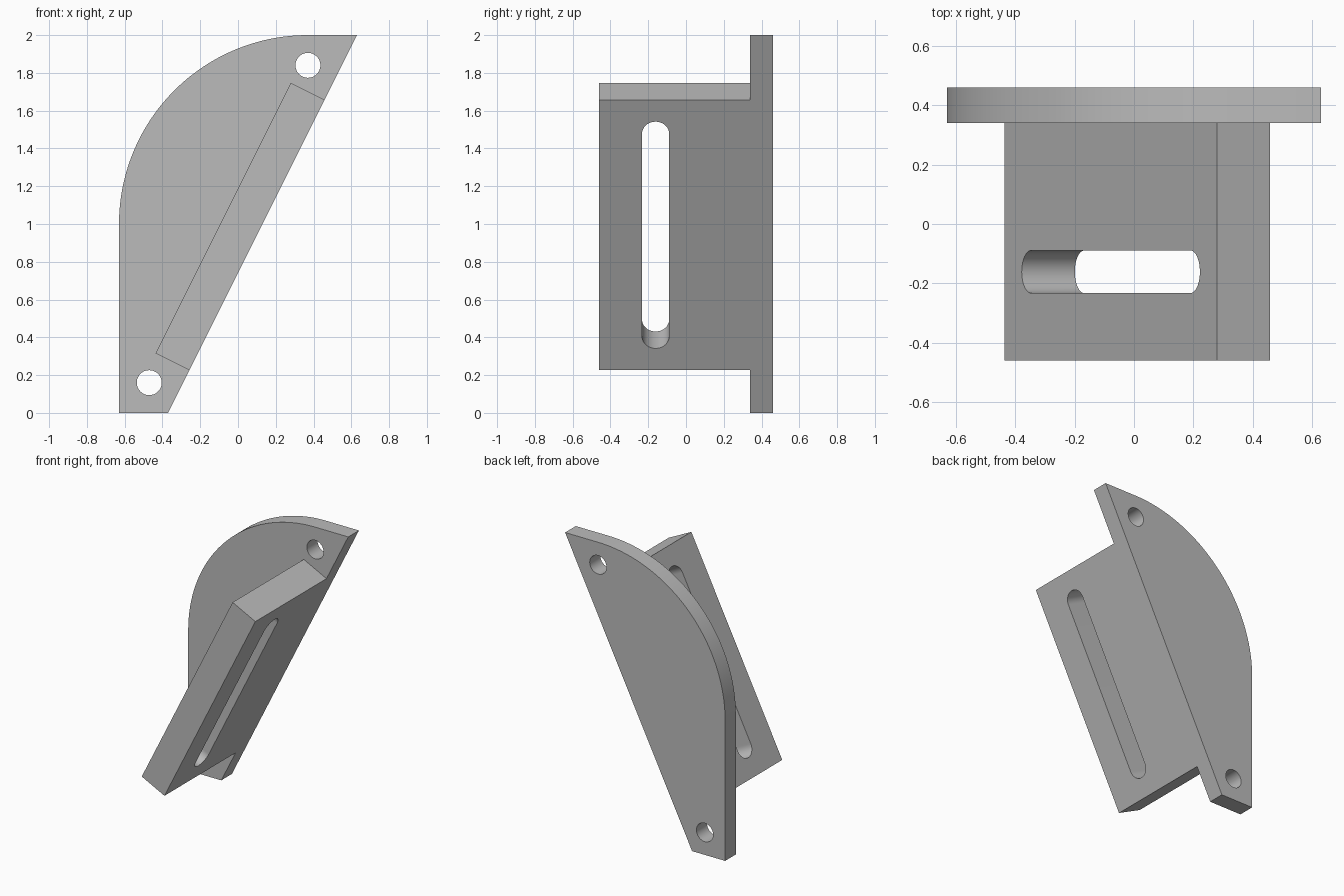
import bpy, bmesh, math
from mathutils import Matrix, Vector

cube = bpy.data.objects.get("Cube")
if cube:
    bpy.data.objects.remove(cube, do_unlink=True)

grey = bpy.data.materials.new("plain grey")
grey.use_nodes = True
COLOUR = (0.5, 0.5, 0.5, 1)
grey.diffuse_color = COLOUR
grey.node_tree.nodes["Principled BSDF"].inputs["Base Color"].default_value = COLOUR


def arc(cx, cy, r, start, end, steps):
    """Points along a circular arc, angles in degrees."""
    angles = [math.radians(start + (end - start) * i / steps) for i in range(steps + 1)]
    return [(cx + r * math.cos(a), cy + r * math.sin(a)) for a in angles]


def prism(name, outline, depth, frame):
    """Extrude a flat outline along the local z of the given frame."""
    bm = bmesh.new()
    face = bm.faces.new([bm.verts.new((u, v, 0)) for u, v in outline])
    grown = bmesh.ops.extrude_face_region(bm, geom=[face])["geom"]
    verts = [g for g in grown if isinstance(g, bmesh.types.BMVert)]
    bmesh.ops.translate(bm, verts=verts, vec=(0, 0, depth))
    bm.transform(frame)
    bmesh.ops.recalc_face_normals(bm, faces=bm.faces)
    mesh = bpy.data.meshes.new(name)
    bm.to_mesh(mesh)
    bm.free()
    mesh.materials.append(grey)
    obj = bpy.data.objects.new(name, mesh)
    bpy.context.collection.objects.link(obj)
    return obj


def cut(obj, cutters):
    """Subtract the cutters, discard them and shade the curved walls smooth."""
    bpy.ops.object.select_all(action="DESELECT")
    obj.select_set(True)
    bpy.context.view_layer.objects.active = obj
    for cutter in cutters:
        cutter.hide_render = True
        mod = obj.modifiers.new("cut", "BOOLEAN")
        mod.operation, mod.solver, mod.object = "DIFFERENCE", "EXACT", cutter
        bpy.ops.object.modifier_apply(modifier=mod.name)
        bpy.data.objects.remove(cutter, do_unlink=True)
    bpy.ops.object.shade_smooth_by_angle(angle=math.radians(30))


def frame(u, v, origin):
    """Axes u, v and their cross product, placed at origin."""
    rot = Matrix((u, v, u.cross(v))).transposed().to_4x4()
    return Matrix.Translation(origin) @ rot


X, Y, Z = Vector((1, 0, 0)), Vector((0, 1, 0)), Vector((0, 0, 1))
FRONT, JOIN, BACK = -0.46, 0.34, 0.46

# Upright back plate with one rounded shoulder and two bolt holes
outline = [(-0.63, 0), (-0.37, 0), (0.63, 2)] + arc(0.37, 1, 1, 90, 180, 64)
plate = prism("back_plate", outline, BACK - JOIN, frame(X, Z, (0, BACK, 0)))
holes = [prism("bolt_hole", arc(x, z, 0.066, 0, 352.5, 47), 0.4,
               frame(X, Z, (0, 0.6, 0)))
         for x, z in ((0.37, 1.84), (-0.47, 0.16))]
cut(plate, holes)

# Slanted flange flush with the sloping edge of the plate
along = Vector((1, 0, 2)).normalized()
LENGTH, THICK = 1.6, 0.2
corner = Vector((-0.257, 0, 0.226))
slope = frame(along, Y, corner)
flange = prism("slotted_flange",
               [(0, FRONT), (LENGTH, FRONT), (LENGTH, JOIN), (0, JOIN)],
               THICK, slope)

# Long rounded slot through the flange
R, MID, END = 0.072, -0.161, 0.129 + 0.072
slot_outline = (arc(LENGTH - END, MID, R, -90, 90, 24)
                + arc(END, MID, R, 90, 270, 24))
slot = prism("slot", slot_outline, THICK * 2,
             slope @ Matrix.Translation((0, 0, -THICK / 2)))
cut(flange, [slot])
